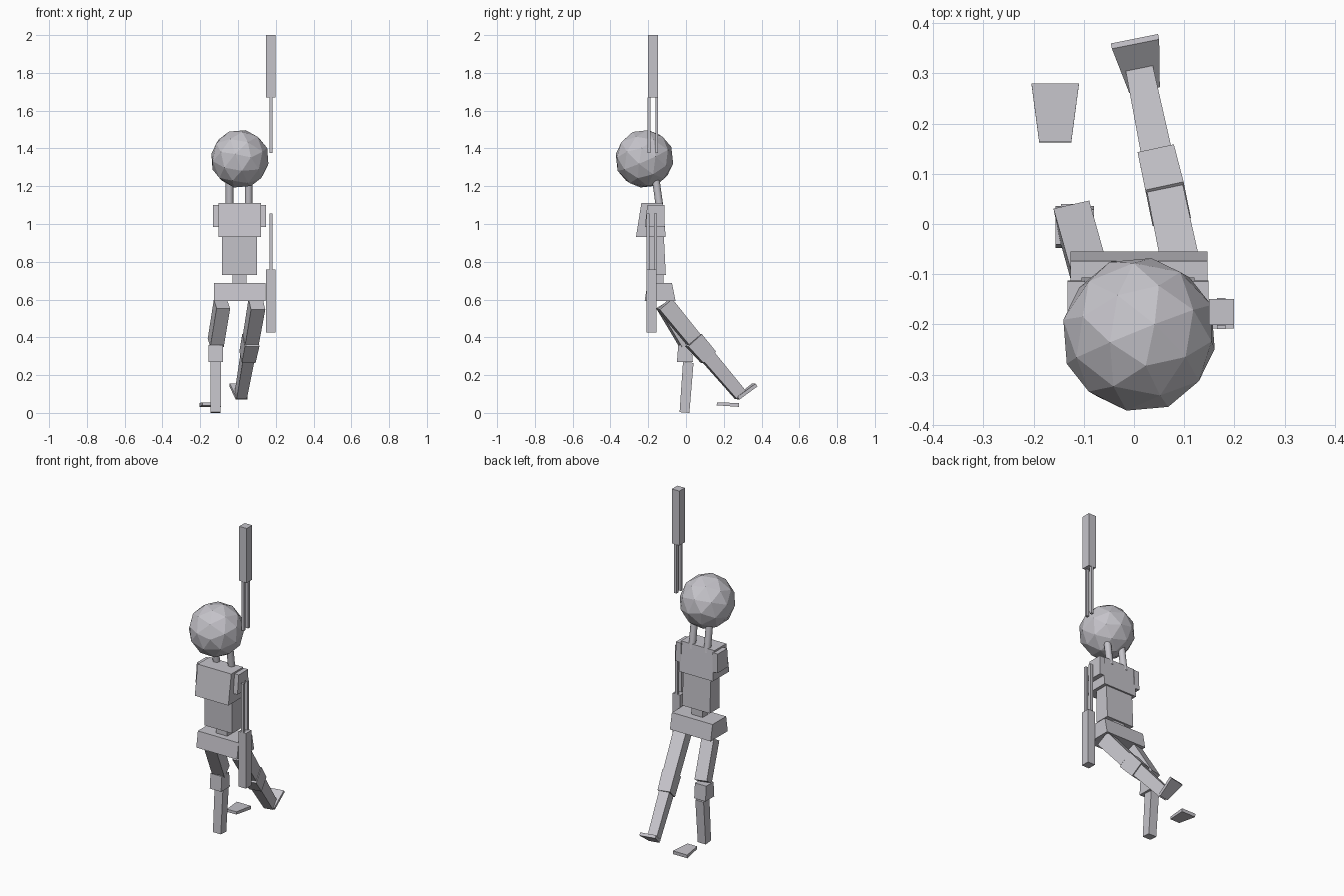
import bpy
from mathutils import Vector, Euler

cube = bpy.data.objects.get("Cube")
if cube:
    bpy.data.objects.remove(cube, do_unlink=True)

grey = bpy.data.materials.new("light_grey")
grey.use_nodes = True
colour = (0.56, 0.55, 0.59, 1)
grey.diffuse_color = colour
grey.node_tree.nodes["Principled BSDF"].inputs["Base Color"].default_value = colour

UP = Vector((0, 0, 1))


def block(name, a, b, size_a, size_b=None, side=(1, 0, 0), normal=None):
    """Tapered box from end a to end b; sizes are (width, depth) of the ends."""
    a, b = Vector(a), Vector(b)
    n = normal or (b - a).normalized()
    u = Vector(side)
    u = (u - n * u.dot(n)).normalized()
    v = n.cross(u)
    verts = [c + u * s[0] * i / 2 + v * s[1] * j / 2
             for c, s in ((a, size_a), (b, size_b or size_a))
             for i, j in ((-1, -1), (1, -1), (1, 1), (-1, 1))]
    faces = [(3, 2, 1, 0), (4, 5, 6, 7)]
    faces += [(i, (i + 1) % 4, (i + 1) % 4 + 4, i + 4) for i in range(4)]
    mesh = bpy.data.meshes.new(name)
    mesh.from_pydata(verts, [], faces)
    mesh.materials.append(grey)
    obj = bpy.data.objects.new(name, mesh)
    bpy.context.collection.objects.link(obj)
    return obj


def add_cylinder(name, a, b, radius):
    a, b = Vector(a), Vector(b)
    bpy.ops.mesh.primitive_cylinder_add(vertices=12, radius=radius, depth=(b - a).length,
                                        location=(a + b) / 2,
                                        rotation=(b - a).to_track_quat('Z', 'Y').to_euler())
    obj = bpy.context.object
    obj.name = name
    obj.data.materials.append(grey)
    bpy.ops.object.shade_smooth_by_angle()


# Faceted head, tipped forward
bpy.ops.mesh.primitive_ico_sphere_add(subdivisions=2, radius=0.156, location=(0.01, -0.22, 1.345),
                                      rotation=Euler((0.42, 0.05, 0.1)))
head = bpy.context.object
head.name = "head"
head.data.materials.append(grey)

# Neck posts
for label, x in (("right", -0.045), ("left", 0.056)):
    add_cylinder(label + "_neck_post", (x, -0.138, 1.08), (x, -0.16, 1.235), 0.02)

# Torso
block("chest", (0.008, -0.186, 0.93), (0.008, -0.18, 1.11), (0.225, 0.158), (0.225, 0.113), normal=UP)
block("waist", (0.008, -0.153, 0.73), (0.008, -0.16, 0.94), (0.185, 0.092), (0.185, 0.085), normal=UP)
block("spine_joint", (0.008, -0.143, 0.67), (0.008, -0.143, 0.74), (0.075, 0.05), normal=UP)
block("pelvis", (0.01, -0.137, 0.592), (0.01, -0.139, 0.687), (0.273, 0.164), (0.273, 0.13), normal=UP)

# Shoulder pads
for label, x in (("right", -0.115), ("left", 0.131)):
    block(label + "_shoulder_pad", (x, -0.165, 0.985), (x, -0.16, 1.10),
          (0.035, 0.105), (0.035, 0.09), normal=UP)

# Arms: a forearm box and twin rods, one hanging and one raised
for label, y, ends, rods in (("lowered", -0.182, (0.425, 0.76), (0.76, 1.055)),
                             ("raised", -0.175, (1.67, 2.0), (1.375, 1.67))):
    block(label + "_forearm", (0.174, y, ends[0]), (0.174, y, ends[1]), (0.05, 0.052))
    for part, offset in (("front", -0.02), ("back", 0.02)):
        block(f"{label}_arm_{part}_rod", (0.174, y + offset, rods[0]),
              (0.174, y + offset, rods[1]), (0.017, 0.015))

# Trailing left leg
turn = (0.98, 0.2, 0)
block("left_thigh", (0.1, -0.113, 0.575), (0.068, 0.04, 0.388), (0.077, 0.088), (0.073, 0.082), turn)
block("left_knee", (0.068, 0.04, 0.385), (0.05, 0.118, 0.295), (0.078, 0.098), (0.074, 0.09), turn)
block("left_shin", (0.05, 0.118, 0.295), (0.015, 0.288, 0.095), (0.062, 0.075), (0.055, 0.065), turn)

# Standing right leg
block("right_thigh", (-0.085, -0.113, 0.575), (-0.118, 0.005, 0.37), (0.073, 0.088), (0.073, 0.08), turn)
block("right_knee", (-0.118, -0.006, 0.27), (-0.118, -0.006, 0.36), (0.076, 0.084), (0.076, 0.07))
block("right_shin", (-0.118, -0.008, 0.005), (-0.118, 0.012, 0.27), (0.053, 0.052), (0.056, 0.056))

# Feet: flat wedges, wider at the toes
block("left_foot", (0.02, 0.272, 0.078), (0.002, 0.364, 0.148), (0.062, 0.018), (0.096, 0.018), turn)
block("right_foot", (-0.157, 0.163, 0.048), (-0.157, 0.28, 0.042), (0.064, 0.016), (0.095, 0.02))

# Put the soles on the ground
bpy.data.objects["right_shin"].location.z = -0.003
